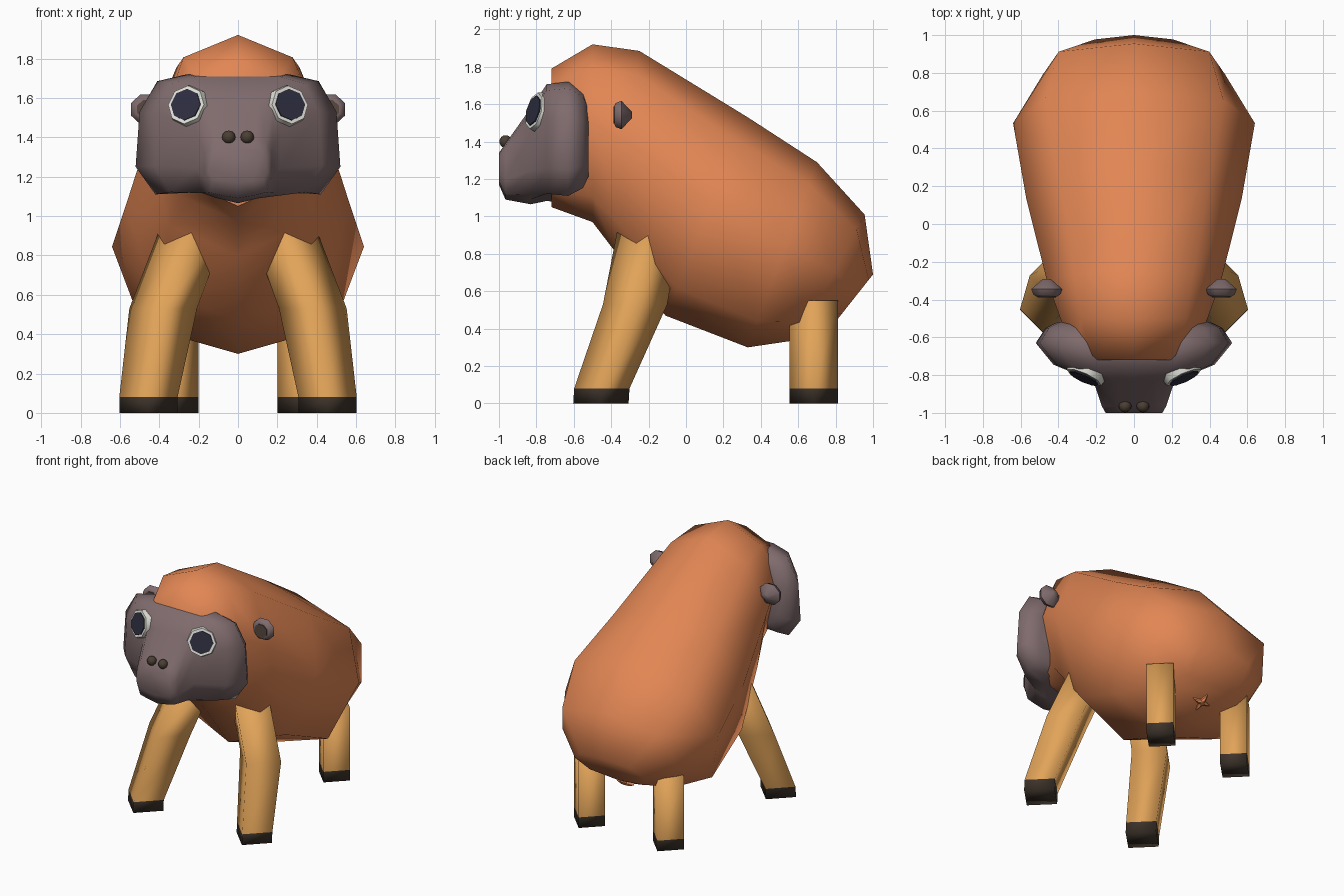
import bpy, bmesh, math
from mathutils import Vector

cube = bpy.data.objects.get("Cube")
if cube:
    bpy.data.objects.remove(cube, do_unlink=True)


def material(name, rgb):
    m = bpy.data.materials.new(name)
    m.use_nodes = True
    m.diffuse_color = (*rgb, 1)
    bsdf = next(n for n in m.node_tree.nodes if n.type == 'BSDF_PRINCIPLED')
    bsdf.inputs["Base Color"].default_value = (*rgb, 1)
    return m


FUR = material("orange_fur", (0.76, 0.24, 0.088))
TAN = material("tan_leg", (0.76, 0.37, 0.10))
HOOF = material("dark_hoof", (0.048, 0.034, 0.024))
SKIN = material("mauve_skin", (0.215, 0.148, 0.153))
WHITE = material("eye_white", (0.76, 0.76, 0.70))
PUPIL = material("navy_pupil", (0.027, 0.027, 0.05))
NOSE = material("brown_nostril", (0.07, 0.05, 0.035))
INNER = material("inner_ear", (0.095, 0.065, 0.05))


def smooth(ob, angle=62):
    bpy.ops.object.select_all(action='DESELECT')
    ob.select_set(True)
    bpy.context.view_layer.objects.active = ob
    bpy.ops.object.shade_smooth_by_angle(angle=math.radians(angle))


def loft(name, rings, mats, rule=None, angle=62):
    """Skin a closed tube through rings of equal point count and cap it."""
    bm = bmesh.new()
    vs = [[bm.verts.new(p) for p in r] for r in rings]
    n = len(vs[0])
    for a, b in zip(vs, vs[1:]):
        for i in range(n):
            j = (i + 1) % n
            bm.faces.new((a[i], a[j], b[j], b[i]))
    bm.faces.new(vs[0])
    bm.faces.new(vs[-1])
    if rule:
        for f in bm.faces:
            f.material_index = rule(f.calc_center_median())
    bmesh.ops.recalc_face_normals(bm, faces=bm.faces)
    me = bpy.data.meshes.new(name)
    bm.to_mesh(me)
    bm.free()
    ob = bpy.data.objects.new(name, me)
    bpy.context.collection.objects.link(ob)
    for m in mats:
        me.materials.append(m)
    smooth(ob, angle)


def mirrored(half):
    """Complete an x >= 0 outline that starts and ends on the centre line."""
    return half + [(-x, z) for x, z in half[-2:0:-1]]


# Body: tilted octagonal rings as top (y, z), bottom (y, z), half width, shoulder width
stations = [((-0.72, 1.79), (-0.72, 1.05), 0.30, 0.71),
            ((-0.50, 1.92), (-0.50, 0.97), 0.39, 0.71),
            ((-0.25, 1.885), (-0.37, 0.80), 0.46, 0.68),
            ((0.33, 1.53), (-0.11, 0.47), 0.57, 0.71),
            ((0.70, 1.29), (0.33, 0.30), 0.64, 0.74),
            ((0.955, 1.01), (0.60, 0.34), 0.48, 0.83),
            ((1.00, 0.69), (0.81, 0.45), 0.29, 0.71)]
rings = []
for top, bottom, w, shoulder in stations:
    t, b = Vector((0, *top)), Vector((0, *bottom))
    mid, up = (t + b) / 2, (t - b) / 2
    outline = mirrored([(0, 1), (shoulder, 0.76), (1, 0.1), (0.76, -0.72), (0, -1)])
    rings.append([mid + up * v + Vector((w * u, 0, 0)) for u, v in outline])
loft("body", rings, [FUR])

# Small four-pointed tail tuft under the rump
out, along = Vector((0, 0.46, -0.89)), Vector((0, 0.89, 0.46))
tail = []
for depth, size in ((-0.04, 1.0), (0.012, 1.0), (0.025, 0.4)):
    tail.append([Vector((0, 0.72, 0.405)) + out * depth
                 + (along * math.sin(k * math.pi / 4)
                    + Vector((math.cos(k * math.pi / 4), 0, 0))) * size * (0.025 if k % 2 else 0.07)
                 for k in range(8)])
loft("tail", tail, [FUR], angle=30)

# Head: broad face plate given as y, width scale, height scale
face = mirrored([(0, 1.72), (0.26, 1.72), (0.41, 1.685), (0.50, 1.53),
                 (0.52, 1.25), (0.42, 1.11), (0.22, 1.12), (0, 1.07)])
rings = [[(x * sx, y, 1.39 + (z - 1.39) * sz) for x, z in face]
         for y, sx, sz in ((-0.52, 0.78, 0.62), (-0.55, 0.90, 0.85),
                           (-0.63, 1, 1), (-0.745, 0.82, 0.96))]
# flowing into the muzzle, given as y, half width, bottom, top
for y, w, lo, hi in ((-0.83, 0.215, 1.065, 1.58), (-0.965, 0.17, 1.09, 1.39),
                     (-1.0, 0.15, 1.17, 1.34)):
    h = hi - lo
    muzzle = mirrored([(0, hi), (w * 0.5, hi), (w * 0.82, hi - 0.04 * h), (w, hi - 0.25 * h),
                       (w, lo + 0.35 * h), (w * 0.85, lo + 0.1 * h),
                       (w * 0.5, lo + 0.05 * h), (0, lo)])
    rings.append([(x, y, z) for x, z in muzzle])
loft("head", rings, [SKIN], angle=80)


def leg(name, path):
    """Four-cornered leg through (x, y, z, radius), with a hoof below 0.08."""
    rings = [[(x + r * math.cos(k * math.pi / 2), y + r * math.sin(k * math.pi / 2), z)
              for k in range(4)] for x, y, z, r in path]
    loft(name, rings, [TAN, HOOF], lambda c: 1 if c.z < 0.08 else 0, 100)


for side, s in (("left", 1), ("right", -1)):
    leg(f"front_leg_{side}", [(s * 0.455, -0.455, 0, 0.148),
                              (s * 0.455, -0.45, 0.08, 0.148),
                              (s * 0.38, -0.272, 0.53, 0.172),
                              (s * 0.235, -0.20, 0.92, 0.168)])
    leg(f"rear_leg_{side}", [(s * 0.33, 0.683, z, 0.13) for z in (0, 0.08, 0.55)])

    # Eye: low white disc with a dark plate, turned outward and slightly up
    n = Vector((s * 0.40, -0.88, 0.24)).normalized()
    turn = n.to_track_quat('Z', 'Y').to_euler()
    c = Vector((s * 0.252, -0.787, 1.558))
    bpy.ops.mesh.primitive_cone_add(vertices=8, radius1=0.116, radius2=0.10, depth=0.07,
                                    location=c - n * 0.005, rotation=turn)
    white = bpy.context.object
    white.name = f"eye_white_{side}"
    white.data.materials.append(WHITE)
    smooth(white)
    bpy.ops.mesh.primitive_cylinder_add(vertices=8, radius=0.082, depth=0.009,
                                        location=c + n * 0.032, rotation=turn)
    pupil = bpy.context.object
    pupil.name = f"pupil_{side}"
    pupil.data.materials.append(PUPIL)

    # Nostril
    bpy.ops.mesh.primitive_uv_sphere_add(segments=12, ring_count=8, radius=0.034,
                                         location=(s * 0.047, -0.964, 1.40))
    nostril = bpy.context.object
    nostril.name = f"nostril_{side}"
    nostril.data.materials.append(NOSE)
    smooth(nostril)

    # Ear: shallow cup opening forward, with a dark inner plate
    def ear_ring(y, r):
        return [(s * 0.462 + r * 1.08 * math.cos((k + 0.5) * math.pi / 4), y,
                 1.542 + r * math.sin((k + 0.5) * math.pi / 4)) for k in range(8)]
    loft(f"ear_{side}", [ear_ring(y, r) for y, r in
                         ((-0.383, 0.055), (-0.375, 0.070), (-0.345, 0.082), (-0.29, 0.02))], [SKIN])
    loft(f"inner_ear_{side}", [ear_ring(-0.388, 0.05), ear_ring(-0.382, 0.05)], [INNER])
